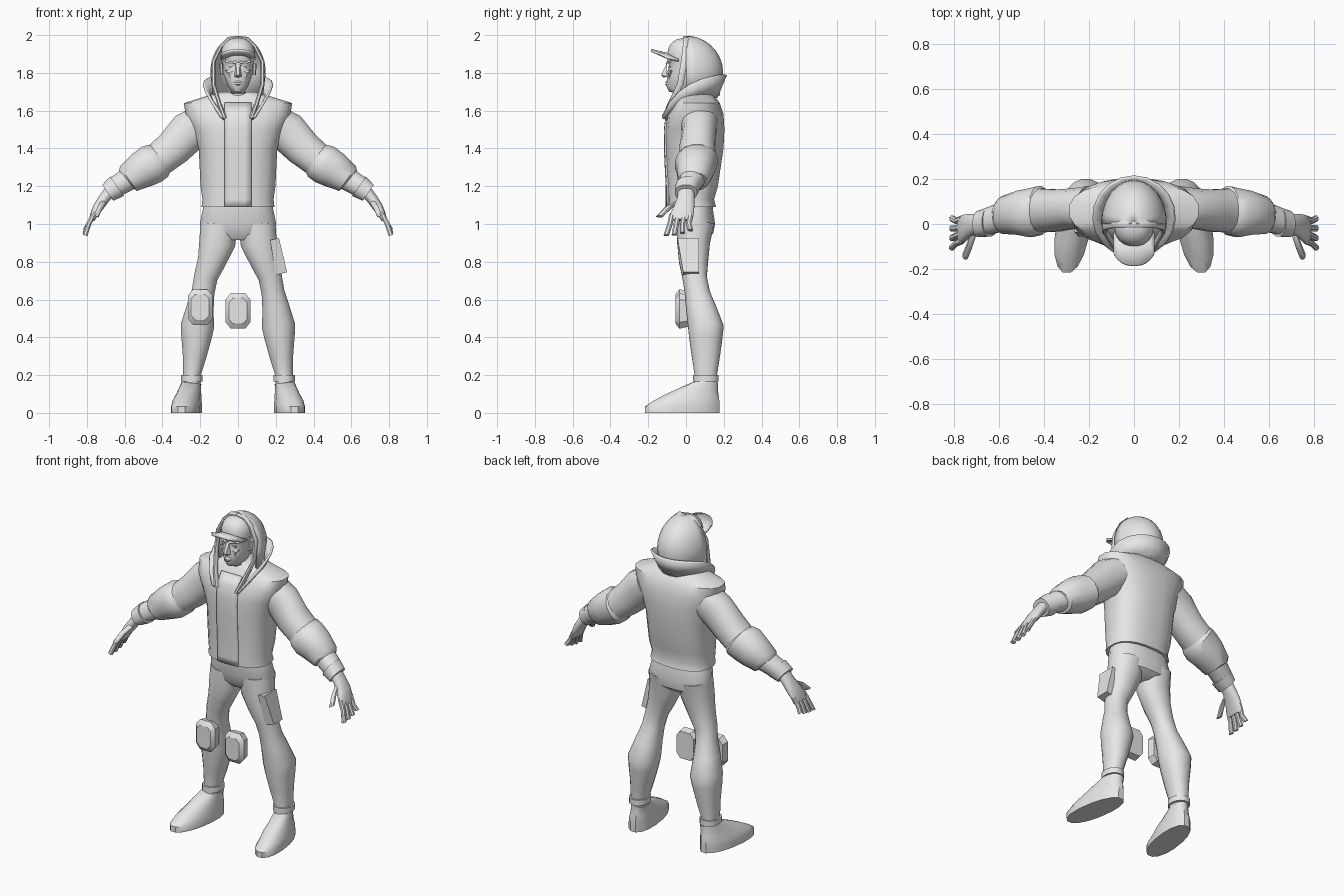
import bpy, bmesh, math
from mathutils import Vector

if "Cube" in bpy.data.objects:
    bpy.data.objects.remove(bpy.data.objects["Cube"], do_unlink=True)

grey = bpy.data.materials.new("light_grey")
grey.use_nodes = True
colour = (.8, .8, .8, 1)
grey.diffuse_color = colour
grey.node_tree.nodes["Principled BSDF"].inputs["Base Color"].default_value = colour
made = []
SIDES = (("left", 1), ("right", -1))


def finish(name, bm, thickness=0):
    bmesh.ops.recalc_face_normals(bm, faces=bm.faces)
    mesh = bpy.data.meshes.new(name)
    bm.to_mesh(mesh)
    bm.free()
    mesh.materials.append(grey)
    ob = bpy.data.objects.new(name, mesh)
    bpy.context.scene.collection.objects.link(ob)
    if thickness:
        solid = ob.modifiers.new("thickness", "SOLIDIFY")
        solid.thickness, solid.offset = thickness, 0
    made.append(ob)


def bridge(bm, rows, closed):
    for lower, upper in zip(rows, rows[1:]):
        count = len(lower)
        for i in range(count if closed else count - 1):
            j = (i + 1) % count
            bm.faces.new((lower[i], lower[j], upper[j], upper[i]))


def loft(name, rings, sides=16, power=2.2, mirror=1, shear=0):
    """Each ring is x, y, z, radius across and radius along y."""
    bm, rows = bmesh.new(), []
    centres = [Vector(ring[:3]) for ring in rings]
    for k, (x, y, z, across, along) in enumerate(rings):
        tangent = centres[min(k + 1, len(rings) - 1)] - centres[max(k - 1, 0)]
        normal = tangent.cross(Vector((0, 1, 0))).normalized()
        row = []
        for i in range(sides):
            angle = math.tau * (i + .5) / sides
            c, s = [math.copysign(abs(v) ** (2 / power), v) for v in (math.cos(angle), math.sin(angle))]
            p = centres[k] + normal * across * c + Vector((0, along * s, 0))
            p.x = mirror * (p.x - shear * (p.y - .1))
            row.append(bm.verts.new(p))
        rows.append(row)
    bridge(bm, rows, closed=True)
    bm.faces.new(rows[0])
    bm.faces.new(rows[-1])
    finish(name, bm)


def tube(name, path, across, along, mirror):
    loft(name, [point + (across, along) for point in path], sides=8, mirror=mirror)


def upright(profile):
    """Turn height, half width, front and back into level rings."""
    return [(0, (front + back) / 2, z, width, (back - front) / 2) for z, width, front, back in profile]


def sheet(name, rows, thickness):
    bm = bmesh.new()
    bridge(bm, [[bm.verts.new(p) for p in row] for row in rows], closed=False)
    finish(name, bm, thickness)


def hull(name, points):
    bm = bmesh.new()
    for p in points:
        bm.verts.new(p)
    bmesh.ops.convex_hull(bm, input=bm.verts[:])
    bmesh.ops.dissolve_limit(bm, angle_limit=.02, verts=bm.verts[:], edges=bm.edges[:])
    finish(name, bm)


def flipped(points, mirror=-1):
    return [(mirror * x, y, z) for x, y, z in points]


def steps(count, start, end):
    return [start + (end - start) * i / count for i in range(count + 1)]


# Jacket body, with the shoulders standing out over the sleeves
torso = upright([
    (1.09, .195, -.1, .16), (1.13, .19, -.1, .15), (1.2, .2, -.1, .17), (1.4, .21, -.11, .2),
    (1.5, .245, -.11, .205), (1.58, .28, -.1, .2), (1.64, .29, -.06, .18),
    (1.68, .16, -.04, .15), (1.7, .1, -.02, .12)])
loft("jacket_body", torso, sides=20, power=2.5)

# Front panel follows the curve of the chest
sheet("jacket_front_panel", [
    [(x, y - along * (1 - abs(x / across) ** 2.5) ** .4, z) for x in steps(4, -.07, .07)]
    for _, y, z, across, along in torso[:7]], thickness=.015)

# Collar wraps from the back round to the chest, dropping towards the front
collar_low, collar_top = [], []
for t in steps(16, -1, 1):
    turn, drop = math.radians(150 * t), abs(t) ** 3
    collar_low.append((.13 * math.sin(turn), .02 + .14 * math.cos(turn), 1.67 - .12 * drop))
    collar_top.append((.18 * math.sin(turn), .03 + .18 * math.cos(turn), 1.79 - .22 * drop))
sheet("jacket_collar", [collar_low, collar_top], thickness=.014)

# Hood shell: a half dome, open at the front, on a short skirt
hood = [(1.68, .9)] + [(1.8 + .19 * math.sin(e), math.cos(e)) for e in steps(7, 0, 1.5)]
sheet("hood", [
    [(.14 * size * math.sin(turn), .19 * size * math.cos(turn), z)
     for turn in steps(12, -math.pi / 2, math.pi / 2)]
    for z, size in hood], thickness=.014)

# Head and cap
loft("head", upright([
    (1.62, .06, -.04, .09), (1.69, .05, -.04, .09), (1.7, .035, -.09, .08), (1.73, .055, -.105, .09),
    (1.8, .08, -.1, .1), (1.84, .08, -.09, .1), (1.86, .085, -.1, .1), (1.9, .085, -.1, .1)]),
    sides=20, power=2.4)
crown = [(1.875, 1)] + [(1.9 + .085 * math.sin(e), math.cos(e) ** .8) for e in steps(5, 0, 1.45)]
loft("cap_crown", upright([(z, .09 * size, -.1 * size, .1 * size) for z, size in crown]), sides=20)
sheet("cap_brim", [
    [(.09 * u, y, z - .02 * u * u)
     for y, z in ((-.04, 1.885), (-.1, 1.9), (-.185 + .05 * abs(u) ** 3, 1.92))]
    for u in steps(10, -1, 1)], thickness=.013)

# Face
nose = [(.01, -.1, 1.855), (.008, -.132, 1.79), (.02, -.1, 1.78), (0, -.12, 1.775)]
hull("nose", nose + flipped(nose))
for label, rise in (("upper", .012), ("lower", -.015)):
    z = 1.745 + rise / 4
    lip = [(.028, -.095, z), (.01, -.113, z), (.01, -.1, z + rise)]
    hull(label + "_lip", lip + flipped(lip))

for label, s in SIDES:
    hull(label + "_brow", flipped([
        (.01, -.108, 1.85), (.01, -.1, 1.865), (.065, -.085, 1.855), (.065, -.075, 1.87), (.02, -.08, 1.85)], s))
    hull(label + "_cheekbone", flipped([
        (.025, -.1, 1.81), (.07, -.08, 1.815), (.05, -.095, 1.8), (.04, -.09, 1.77), (.05, -.06, 1.8)], s))
    hull(label + "_eye", flipped([
        (x, y, z) for x in (.02, .045) for y in (-.095, -.07) for z in (1.825, 1.835)], s))
    tube(label + "_ear", [(.085, 0, 1.79), (.09, .01, 1.85)], .01, .02, s)

    # Hood rim running down to the lapel
    tube(label + "_hood_rim", [
        (0, 0, 1.985), (.05, 0, 1.98), (.09, 0, 1.94), (.13, -.01, 1.86), (.13, -.03, 1.74),
        (.1, -.08, 1.64), (.07, -.11, 1.56)], .012, .018, s)

    # Sleeve and cuff
    loft(label + "_upper_sleeve", [
        (.2, .07, 1.53, .1, .1), (.26, .07, 1.49, .11, .09), (.34, .06, 1.405, .1, .095),
        (.43, .06, 1.33, .09, .1)], mirror=s)
    loft(label + "_lower_sleeve", [
        (.4, .06, 1.35, .08, .09), (.42, .06, 1.335, .1, .11), (.46, .05, 1.315, .108, .11),
        (.51, .05, 1.285, .1, .1), (.58, .04, 1.24, .08, .085), (.59, .04, 1.23, .06, .07)], mirror=s)
    loft(label + "_forearm", [(.56, .04, 1.25, .065, .07), (.66, .01, 1.19, .055, .06)], mirror=s)
    loft(label + "_cuff", [(.64, .01, 1.2, .064, .066), (.69, 0, 1.165, .052, .06)], mirror=s)

    # Hand
    loft(label + "_palm", [
        (.67, 0, 1.18, .035, .045), (.705, 0, 1.14, .03, .045), (.74, -.01, 1.09, .028, .055),
        (.765, -.025, 1.045, .02, .065), (.775, -.025, 1.02, .015, .06)], mirror=s)
    for i, finger in enumerate(("index", "middle", "ring", "little")):
        y = -.075 + .033 * i
        tube(f"{label}_{finger}_finger", [
            (.765, y, 1.05), (.79, y - .01, 1), (.81, y - .03 + .01 * i, .94 + .003 * i * i)], .014, .015, s)
    tube(label + "_thumb", [(.71, -.03, 1.12), (.73, -.09, 1.09), (.75, -.14, 1.04)], .015, .02, s)

    # Trouser leg, ankle band and a shoe with its toe turned out
    loft(label + "_trouser_leg", [
        (.1, .05, 1, .1, .1), (.11, .04, .9, .098, .088), (.14, .04, .8, .076, .078),
        (.17, .045, .72, .064, .066), (.185, .06, .64, .062, .068), (.2, .08, .56, .073, .082),
        (.215, .105, .46, .09, .096), (.22, .105, .4, .082, .09), (.23, .105, .3, .064, .076),
        (.245, .105, .2, .048, .06), (.245, .1, .13, .045, .06)], mirror=s)
    loft(label + "_ankle_band", [(.245, .105, z, .058, .068) for z in (.2, .165)], mirror=s)
    loft(label + "_shoe", [
        (.255, -.02, 0, .077, .2), (.255, -.02, .035, .077, .2), (.255, 0, .06, .073, .18),
        (.25, .03, .095, .064, .145), (.25, .06, .125, .056, .11), (.245, .1, .16, .05, .07)],
        mirror=s, shear=.14)

# Trouser seat joining the legs
loft("trouser_seat", upright([
    (1.12, .18, -.07, .14), (1.07, .19, -.07, .145), (1, .204, -.055, .155),
    (.95, .195, -.045, .145), (.915, .1, -.02, .1)]), sides=20, power=2.4)

# Knee pads: one worn on the right, one hanging between the legs
for name, x, z in (("right_knee_pad", -.2, .56), ("spare_knee_pad", 0, .54)):
    hull(name, [
        (x + h * size * side, y, z + v * size * end)
        for y, size in ((.01, .9), (-.035, 1), (-.056, .72))
        for h, v in ((.066, .06), (.038, .094))
        for side in (-1, 1) for end in (-1, 1)])

# Thigh pocket on the left leg
hull("left_thigh_pocket", [
    (x, y, z) for x, z, front in ((.17, .915, -.045), (.217, .925, -.045), (.26, .745, -.015), (.2, .73, -.015))
    for y in (front, .07)])

for ob in made:
    ob.select_set(True)
bpy.context.view_layer.objects.active = made[0]
bpy.ops.object.shade_smooth_by_angle(angle=math.radians(38))
